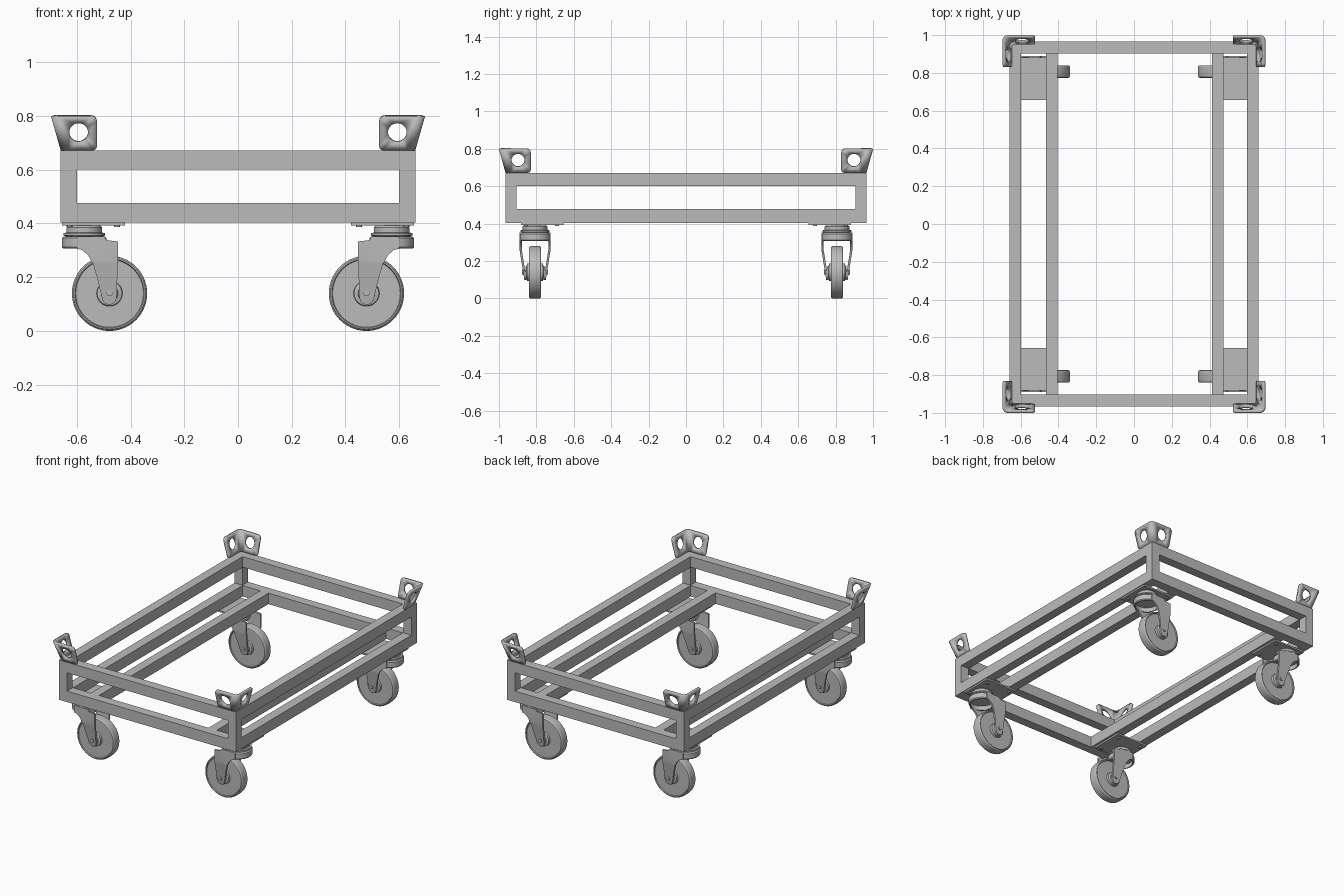
import bpy, bmesh, math
from mathutils import Matrix, Vector

if "Cube" in bpy.data.objects:
    bpy.data.objects.remove(bpy.data.objects["Cube"])

GREY = (0.5, 0.5, 0.5, 1)
steel = bpy.data.materials.new("plain grey steel")
steel.use_nodes = True
steel.diffuse_color = GREY
next(n for n in steel.node_tree.nodes
     if n.type == 'BSDF_PRINCIPLED').inputs["Base Color"].default_value = GREY
made = []


def finish(bm, name, recalc=True):
    if recalc:
        bmesh.ops.recalc_face_normals(bm, faces=bm.faces)
    me = bpy.data.meshes.new(name)
    bm.to_mesh(me)
    bm.free()
    me.materials.append(steel)
    ob = bpy.data.objects.new(name, me)
    bpy.context.collection.objects.link(ob)
    made.append(ob)
    return ob


def box(name, x0, x1, y0, y1, z0, z1):
    bm = bmesh.new()
    bmesh.ops.create_cube(bm, size=1)
    bmesh.ops.scale(bm, vec=(x1 - x0, y1 - y0, z1 - z0), verts=bm.verts)
    bmesh.ops.translate(bm, vec=((x0 + x1) / 2, (y0 + y1) / 2, (z0 + z1) / 2), verts=bm.verts)
    return finish(bm, name)


def lathe(name, profile, centre, axis='Z', steps=40):
    """Revolve (radius, height) points about z or y."""
    bm = bmesh.new()
    vs = [bm.verts.new((r, 0, h)) for r, h in profile]
    es = [bm.edges.new(p) for p in zip(vs, vs[1:])]
    bmesh.ops.spin(bm, geom=vs + es, cent=(0, 0, 0), axis=(0, 0, 1),
                   angle=math.tau, steps=steps, use_duplicate=False)
    bmesh.ops.remove_doubles(bm, verts=bm.verts, dist=1e-5)
    if axis == 'Y':
        bmesh.ops.transform(bm, matrix=Matrix.Rotation(math.pi / 2, 4, 'X'), verts=bm.verts)
    bmesh.ops.translate(bm, vec=centre, verts=bm.verts)
    return finish(bm, name)


def disc(name, r, z0, z1, x, y, steps=40):
    return lathe(name, [(0, z0), (r, z0), (r, z1), (0, z1)], (x, y, 0), steps=steps)


def arc(cx, cy, r, a0, a1, n):
    return [(cx + r * math.cos(math.radians(a0 + (a1 - a0) * i / n)),
             cy + r * math.sin(math.radians(a0 + (a1 - a0) * i / n))) for i in range(n + 1)]


# --- frame: top and bottom rings, corner posts, inner caster rails ---
X, Y, W = 0.66, 0.965, 0.062
LOW, HIGH = (0.403, 0.477), (0.60, 0.672)
for level, (z0, z1) in (("bottom", LOW), ("top", HIGH)):
    for side, s in (("left", 1), ("right", -1)):
        a, b = sorted((s * X, s * (X - W)))
        box(f"{level}_rail_{side}", a, b, -Y + W, Y - W, z0, z1)
    for side, s in (("front", -1), ("back", 1)):
        a, b = sorted((s * Y, s * (Y - W)))
        box(f"{level}_rail_{side}", -X, X, a, b, z0, z1)
box("inner_rail_right", -0.466, -0.405, -Y + W, Y - W, *LOW)
box("inner_rail_left", 0.412, 0.474, -Y + W, Y - W, *LOW)

# --- flared corner bracket: two pierced plates joined by a rounded bend ---
H, FLARE, R, LEN = 0.127, 0.036, 0.03, 0.135


def bracket(name, sx, sy):
    bm = bmesh.new()
    outline = ([(R, 0)] + arc(LEN - 0.015, 0.015, 0.015, -90, 0, 4)
               + arc(LEN - 0.022, H - 0.022, 0.022, 0, 90, 5) + [(R - FLARE, H)])
    hole = arc(0.067, 0.066, 0.035, 0, 360, 28)[:-1]
    for along_x in (True, False):
        edges = []
        for loop in (outline, hole):
            vs = [bm.verts.new((u, v, 0)) for u, v in loop]
            edges += [bm.edges.new((vs[i - 1], vs[i])) for i in range(len(vs))]
        geo = bmesh.ops.triangle_fill(bm, edges=edges, use_beauty=True, normal=(0, 0, 1))
        for v in {v for e in edges for v in e.verts}:
            u, h = v.co.x, v.co.y
            out = FLARE * h / H
            v.co = (u, -out, h) if along_x else (-out, u, h)
    bend = arc(R, R, R, 180, 270, 6)
    rows = [[bm.verts.new((x - f, y - f, h)) for x, y in bend] for f, h in ((0, 0), (FLARE, H))]
    for i in range(len(bend) - 1):
        bm.faces.new((rows[0][i], rows[0][i + 1], rows[1][i + 1], rows[1][i]))
    bmesh.ops.remove_doubles(bm, verts=bm.verts, dist=1e-5)
    for v in bm.verts:
        v.co = (sx * (X - v.co.x), sy * (Y - v.co.y), 0.672 + v.co.z)
    # every face looks outwards, so the thickness grows inwards
    for f in bm.faces:
        f.normal_update()
        if f.normal.dot(Vector((sx, sy, 0))) < 0:
            f.normal_flip()
    ob = finish(bm, name, recalc=False)
    mod = ob.modifiers.new("thickness", 'SOLIDIFY')
    mod.thickness, mod.offset = 0.014, -1


# --- caster parts ---
FORK = ([(-0.60, 0.352), (-0.60, 0.306), (-0.58, 0.301), (-0.558, 0.282), (-0.54, 0.25), (-0.525, 0.20)]
        + arc(-0.479, 0.125, 0.027, 190, 350, 8)
        + [(-0.447, 0.25), (-0.447, 0.333), (-0.49, 0.338), (-0.497, 0.352)])


def fork_leg(name, sx, cy, side):
    bm = bmesh.new()
    face = bm.faces.new([bm.verts.new((x, 0.071, z)) for x, z in FORK])
    ext = bmesh.ops.extrude_face_region(bm, geom=[face])
    bmesh.ops.translate(bm, vec=(0, 0.012, 0),
                        verts=[v for v in ext["geom"] if isinstance(v, bmesh.types.BMVert)])
    bmesh.ops.bisect_plane(bm, geom=bm.verts[:] + bm.edges[:] + bm.faces[:],
                           plane_co=(0, 0, 0.26), plane_no=(0, 0, 1))
    for v in bm.verts:
        lean = max(0, 0.26 - v.co.z) * 0.16
        v.co = (-sx * -v.co.x * -1, cy + side * (v.co.y - lean), v.co.z) if sx < 0 else \
               (-v.co.x, cy + side * (v.co.y - lean), v.co.z)
        if sx < 0:
            v.co.x = -abs(v.co.x)
    finish(bm, name)


def caster(tag, sx, sy):
    px, wx, cy, wz = sx * 0.572, sx * 0.478, sy * 0.807, 0.14
    a, b = sorted((sx * 0.42, sx * 0.655))
    c, d = sorted((sy * 0.656, sy * 0.881))
    box(f"caster_plate_{tag}", a, b, c, d, 0.392, 0.403)
    for i, (bx, by) in enumerate([(u, v) for u in (0.45, 0.627) for v in (0.69, 0.855)]):
        disc(f"plate_bolt_{tag}_{i}", 0.011, 0.386, 0.393, sx * bx, sy * by, 12)
    # swivel head and bearing ring
    lathe(f"swivel_head_{tag}", [(0, 0.393), (0.058, 0.393), (0.066, 0.385), (0.066, 0.366),
                                 (0.078, 0.364), (0.078, 0.356), (0.07, 0.352), (0, 0.352)], (px, cy, 0))
    # hollow fork crown
    lathe(f"fork_crown_{tag}", [(0, 0.352), (0.076, 0.352), (0.083, 0.345), (0.083, 0.312),
                                (0.078, 0.306), (0.071, 0.306), (0.071, 0.335), (0, 0.335)], (px, cy, 0))
    for side in (-1, 1):
        fork_leg(f"fork_leg_{tag}_{'back' if side > 0 else 'front'}", sx, cy, side)
    # wheel with rounded tread, shallow dish and raised hub
    half = [(0, 0.052), (0.03, 0.052), (0.032, 0.046), (0.046, 0.042), (0.048, 0.027),
            (0.126, 0.027), (0.129, 0.033), (0.134, 0.032), (0.139, 0.026), (0.14, 0.018)]
    lathe(f"wheel_{tag}", half + [(r, -h) for r, h in reversed(half)], (wx, cy, wz), 'Y', 56)
    lathe(f"axle_{tag}", [(0, 0.07), (0.011, 0.07), (0.011, -0.07), (0, -0.07)], (wx, cy, wz), 'Y', 16)


for sx, lr in ((1, "left"), (-1, "right")):
    for sy, fb in ((-1, "front"), (1, "back")):
        tag = f"{fb}_{lr}"
        a, b = sorted((sx * X, sx * (X - 0.06)))
        c, d = sorted((sy * Y, sy * (Y - 0.06)))
        box(f"corner_post_{tag}", a, b, c, d, LOW[1], HIGH[0])
        bracket(f"corner_bracket_{tag}", sx, sy)
        caster(tag, sx, sy)

# --- smooth round parts, keep edges sharp ---
bpy.ops.object.select_all(action='DESELECT')
for ob in made:
    ob.select_set(True)
bpy.context.view_layer.objects.active = made[0]
bpy.ops.object.shade_smooth_by_angle(angle=math.radians(30))
